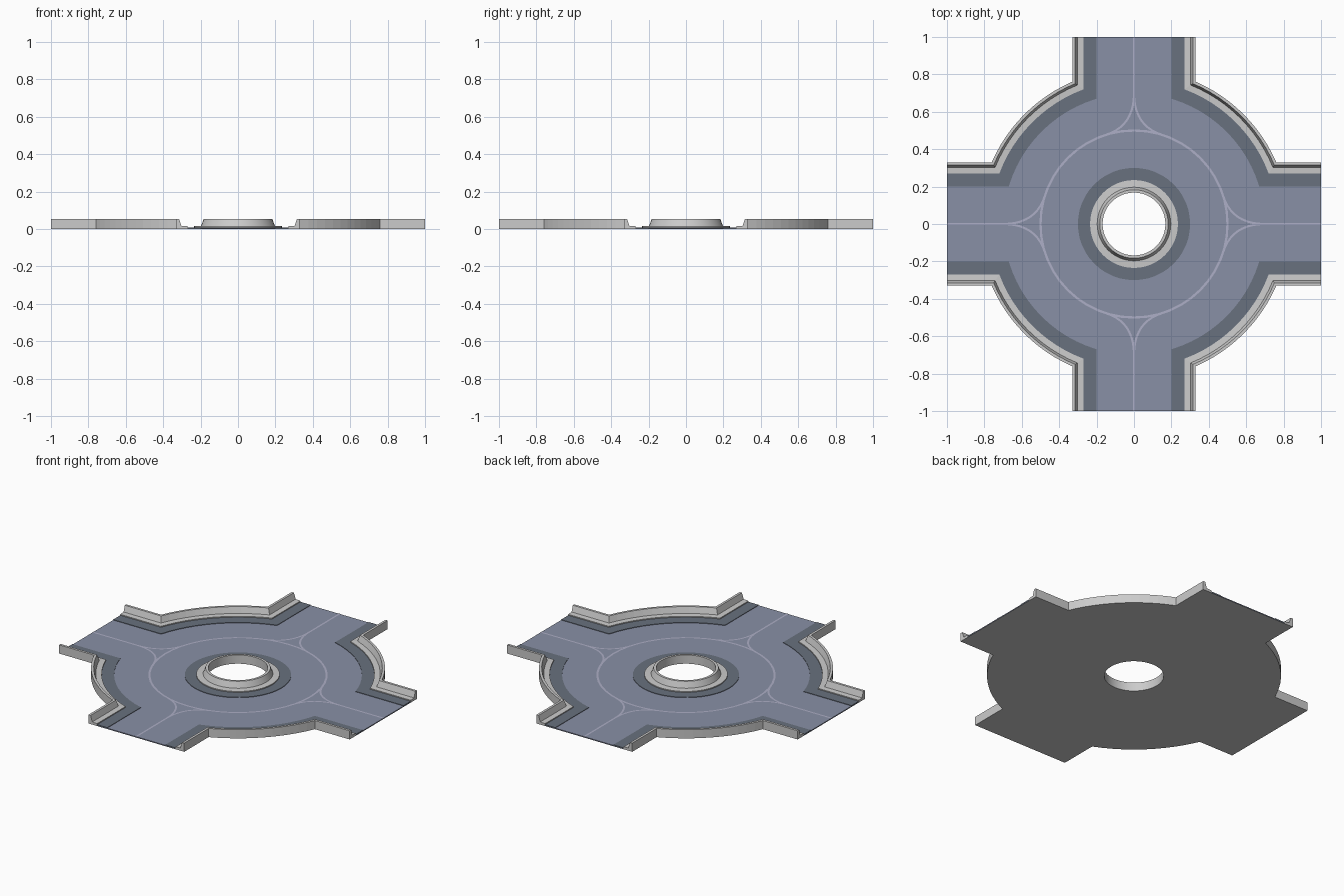
import bpy, bmesh, math
from mathutils import Vector, Matrix

if "Cube" in bpy.data.objects:
    bpy.data.objects.remove(bpy.data.objects["Cube"])

W, R = 0.33, 0.829          # arm half-width, roundabout radius
Z_ROAD, Z_GUT, Z_TOP = 0.006, 0.009, 0.054
ARC, SEG = 12, 48


def material(name, rgb):
    m = bpy.data.materials.new(name)
    m.diffuse_color = (*rgb, 1)
    m.use_nodes = True
    m.node_tree.nodes["Principled BSDF"].inputs["Base Color"].default_value = m.diffuse_color
    return m


ROAD = material("road_blue_grey", (0.25, 0.28, 0.38))
DARK = material("gutter_dark", (0.14, 0.165, 0.21))
LINE = material("line_pale", (0.42, 0.43, 0.57))


def finish(name, bm, mat=None, smooth=False):
    me = bpy.data.meshes.new(name)
    bm.to_mesh(me)
    bm.free()
    ob = bpy.data.objects.new(name, me)
    bpy.context.collection.objects.link(ob)
    if mat:
        me.materials.append(mat)
    if smooth:
        bpy.ops.object.select_all(action='DESELECT')
        ob.select_set(True)
        bpy.context.view_layer.objects.active = ob
        bpy.ops.object.shade_smooth_by_angle(angle=math.radians(25))
    return ob


def chain(d, z, quarter):
    """One corner of the cross-and-circle outline, inset by d."""
    w, r = W - d, R - d
    a = math.asin(w / r)
    pts = [(1, w)]
    for i in range(ARC + 1):
        t = a + (math.pi / 2 - 2 * a) * i / ARC
        pts.append((r * math.cos(t), r * math.sin(t)))
    pts.append((w, 1))
    rot = Matrix.Rotation(quarter * math.pi / 2, 3, 'Z')
    return [rot @ Vector((x, y, z)) for x, y in pts]


def circle(r, z):
    return [Vector((r * math.cos(2 * math.pi * i / SEG), r * math.sin(2 * math.pi * i / SEG), z))
            for i in range(SEG)]


def strips(bm, rows, closed=False):
    vs = [[bm.verts.new(p) for p in row] for row in rows]
    n = len(rows[0])
    for a, b in zip(vs, vs[1:]):
        for i in range(n if closed else n - 1):
            j = (i + 1) % n
            bm.faces.new((a[i], a[j], b[j], b[i]))


def border(name, profile, mat=None):
    """Sweep a (inset, height) profile round all four corners, closing the arm ends."""
    bm = bmesh.new()
    for q in range(4):
        rows = [chain(d, z, q) for d, z in profile]
        strips(bm, rows)
        for p, s in zip(rows, rows[1:]):
            for k in (0, -1):
                if abs((p[k] - s[k]).xy.length) < 1e-5:
                    continue
                a, b = p[k], s[k]
                quad = [a, b, Vector((b.x, b.y, 0)), Vector((a.x, a.y, 0))]
                if k == -1:
                    quad.reverse()
                bm.faces.new([bm.verts.new(v) for v in quad])
    bmesh.ops.remove_doubles(bm, verts=bm.verts, dist=1e-5)
    return finish(name, bm, mat)


def ring(name, profile, mat=None, smooth=False):
    bm = bmesh.new()
    strips(bm, [circle(r, z) for r, z in profile], closed=True)
    return finish(name, bm, mat, smooth)


def sheet(name, inset, hole, z, up, mat=None):
    """Flat cross-and-circle plate with a round hole."""
    bm = bmesh.new()
    outer = [p for q in range(4) for p in chain(inset, z, q)]
    for loop in (outer, circle(hole, z)):
        vs = [bm.verts.new(p) for p in loop]
        for i, v in enumerate(vs):
            bm.edges.new((v, vs[(i + 1) % len(vs)]))
    bmesh.ops.triangle_fill(bm, edges=bm.edges[:], use_beauty=True)
    bm.normal_update()
    for f in bm.faces:
        if (f.normal.z > 0) != up:
            f.normal_flip()
    if up:      # close the road at the four arm ends
        w = W - inset
        for q in range(4):
            rot = Matrix.Rotation(q * math.pi / 2, 3, 'Z')
            bm.faces.new([bm.verts.new(rot @ Vector(p)) for p in
                          ((1, -w, 0), (1, w, 0), (1, w, z), (1, -w, z))])
    return finish(name, bm, mat)


def ribbon(bm, pts, width=0.011):
    rows = [[], []]
    for i, p in enumerate(pts):
        t = (pts[min(i + 1, len(pts) - 1)] - pts[max(i - 1, 0)]).normalized()
        n = Vector((-t.y, t.x, 0)) * width / 2
        rows[0].append(p - n)
        rows[1].append(p + n)
    strips(bm, rows)


# Outer wall with stepped kerb, and dark gutter
border("outer_kerb", [(0, 0), (0, Z_TOP), (0.015, Z_TOP), (0.027, 0.017),
                      (0.06, 0.015), (0.06, Z_GUT)])
border("outer_gutter", [(0.06, Z_GUT), (0.13, Z_GUT), (0.13, Z_ROAD)], DARK)

# Central island kerb and gutter
ring("island_kerb", [(0.235, Z_GUT), (0.235, 0.015), (0.197, 0.017), (0.183, Z_TOP),
                     (0.168, Z_TOP), (0.168, 0)], smooth=True)
ring("island_gutter", [(0.30, Z_ROAD), (0.30, Z_GUT), (0.235, Z_GUT)], DARK)

# Road and underside
sheet("road_surface", 0.13, 0.30, Z_ROAD, True, ROAD)
sheet("underside", 0, 0.168, 0, False)

# Lane markings: circle, arm centre lines, flared junctions
zl = Z_ROAD + 0.0012
ring("circle_line", [(0.506, zl), (0.494, zl)], LINE)
bm = bmesh.new()
for q in range(4):
    rot = Matrix.Rotation(q * math.pi / 2, 3, 'Z')
    ribbon(bm, [rot @ Vector((0, y, zl)) for y in (0.68, 1)])
    for s in (1, -1):
        a, c, b = Vector((0, 0.70, zl)), Vector((0, 0.524, zl)), Vector((0.15 * s, 0.477, zl))
        ribbon(bm, [rot @ (a * (1 - t) ** 2 + c * 2 * t * (1 - t) + b * t * t)
                    for t in [i / 10 for i in range(11)]])
bm.normal_update()
for f in bm.faces:
    if f.normal.z < 0:
        f.normal_flip()
finish("arm_lines", bm, LINE)
